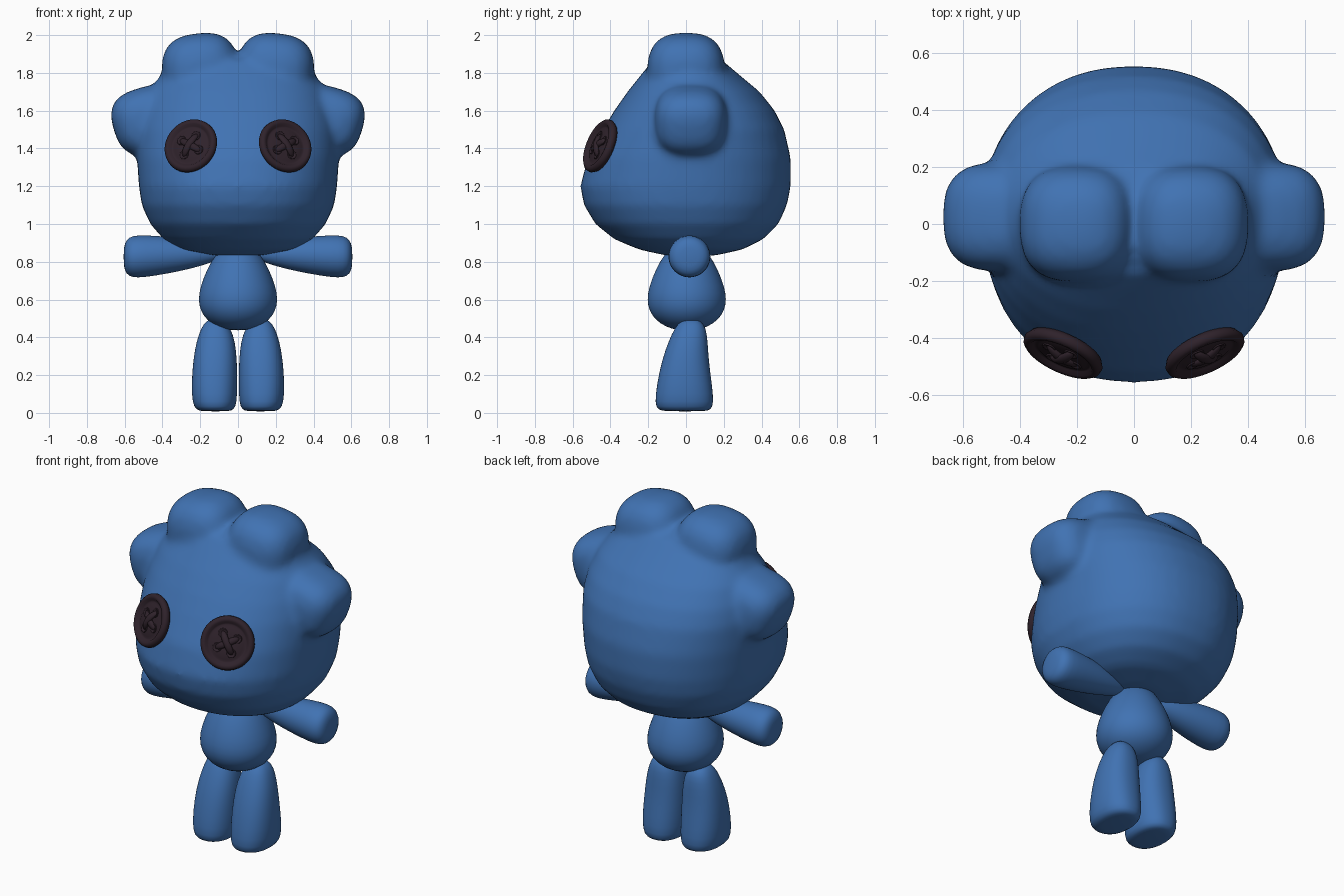
import bpy, bmesh, math
from mathutils import Matrix, Vector

cube = bpy.data.objects.get("Cube")
if cube:
    bpy.data.objects.remove(cube)


def material(name, rgb):
    m = bpy.data.materials.new(name)
    m.use_nodes = True
    m.diffuse_color = (*rgb, 1)
    bsdf = m.node_tree.nodes["Principled BSDF"]
    bsdf.inputs["Base Color"].default_value = (*rgb, 1)
    bsdf.inputs["Roughness"].default_value = 0.7
    return m


BLUE = material("blue_fabric", (0.052, 0.17, 0.45))
DARK = material("dark_button", (0.028, 0.016, 0.024))


def power(v, e):
    return math.copysign(abs(v) ** e, v)


def loft(bm, sections, exponent=2.0, n=32, matrix=Matrix()):
    """Skin superellipse sections (z, centre x, centre y, half x, half y)."""
    rings = []
    for z, cx, cy, hx, hy in sections:
        ring = []
        for i in range(n):
            a = 2 * math.pi * i / n
            x = cx + hx * power(math.cos(a), 2 / exponent)
            y = cy + hy * power(math.sin(a), 2 / exponent)
            ring.append(bm.verts.new(matrix @ Vector((x, y, z))))
        rings.append(ring)
    for a, b in zip(rings, rings[1:]):
        for i in range(n):
            j = (i + 1) % n
            bm.faces.new((a[i], a[j], b[j], b[i]))
    bm.faces.new(rings[0][::-1])
    bm.faces.new(rings[-1])


def blob(bm, centre, size, exponent, tilt=0):
    """Rounded box used for the head bumps."""
    ball = bmesh.ops.create_uvsphere(bm, u_segments=32, v_segments=20, radius=1)
    turn = Matrix.Rotation(tilt, 3, 'Y')
    for v in ball["verts"]:
        d = v.co.normalized()
        r = sum(abs(c) ** exponent for c in d) ** (-1 / exponent)
        v.co = Vector(centre) + turn @ Vector([c * r * s for c, s in zip(d, size)])


def finish(name, bm, mat, subdivide=0):
    bmesh.ops.recalc_face_normals(bm, faces=bm.faces)
    for f in bm.faces:
        f.smooth = True
    mesh = bpy.data.meshes.new(name)
    bm.to_mesh(mesh)
    bm.free()
    mesh.materials.append(mat)
    ob = bpy.data.objects.new(name, mesh)
    bpy.context.collection.objects.link(ob)
    if subdivide:
        ob.modifiers.new("Subdivision", 'SUBSURF').levels = subdivide
        ob.modifiers["Subdivision"].render_levels = subdivide
    return ob


# Head: z, half width, front y, back y, with bumps fused in
head_profile = [
    (0.832, 0.12, -0.10, 0.15), (0.865, 0.30, -0.25, 0.30), (0.92, 0.395, -0.38, 0.41),
    (1.0, 0.465, -0.48, 0.49), (1.1, 0.51, -0.54, 0.535), (1.2, 0.525, -0.56, 0.555),
    (1.35, 0.535, -0.52, 0.555), (1.5, 0.535, -0.44, 0.52), (1.6, 0.515, -0.38, 0.47),
    (1.7, 0.475, -0.31, 0.39), (1.8, 0.40, -0.23, 0.27), (1.86, 0.30, -0.18, 0.20),
    (1.90, 0.12, -0.09, 0.10)]
bm = bmesh.new()
loft(bm, [(z, 0, (f + b) / 2, w, (b - f) / 2) for z, w, f, b in head_profile], 2.2, 48)
for s in (-1, 1):
    blob(bm, (0.195 * s, 0, 1.80), (0.205, 0.205, 0.21), 2.7, 0.12 * s)
    blob(bm, (0.48 * s, 0.025, 1.55), (0.185, 0.19, 0.175), 2.8, 0.3 * s)
head = finish("head", bm, BLUE)
fuse = head.modifiers.new("Fuse", 'REMESH')
fuse.mode = 'VOXEL'
fuse.voxel_size = 0.02
fuse.use_smooth_shade = True
soften = head.modifiers.new("Soften", 'SMOOTH')
soften.factor = 0.5
soften.iterations = 10

# Pear shaped body
bm = bmesh.new()
loft(bm, [(z, 0, 0.004, r, r) for z, r in (
    (0.437, 0.05), (0.455, 0.11), (0.49, 0.165), (0.54, 0.2), (0.6, 0.212),
    (0.67, 0.2), (0.76, 0.165), (0.84, 0.12), (0.9, 0.06))])
finish("body", bm, BLUE, 1)

# Legs: z, inner x, outer x, front y, back y
leg_profile = [
    (0.008, 0.05, 0.19, -0.11, 0.10), (0.016, 0.022, 0.222, -0.15, 0.132),
    (0.05, 0.006, 0.242, -0.166, 0.148), (0.15, 0.003, 0.247, -0.155, 0.138),
    (0.28, 0.005, 0.238, -0.128, 0.12), (0.38, 0.015, 0.22, -0.092, 0.115),
    (0.45, 0.04, 0.195, -0.06, 0.106), (0.485, 0.07, 0.17, -0.03, 0.08),
    (0.498, 0.1, 0.14, 0.0, 0.05)]
# Arms: distance from centre, height, radius
arm_profile = [
    (0.08, 0.84, 0.02), (0.15, 0.842, 0.05), (0.25, 0.84, 0.078), (0.38, 0.835, 0.1),
    (0.5, 0.829, 0.113), (0.56, 0.827, 0.112), (0.592, 0.826, 0.092), (0.606, 0.826, 0.05)]

# Lathe profile of a button: radius, height
button_profile = [
    (0.11, -0.022), (0.138, -0.018), (0.149, 0.0), (0.146, 0.016), (0.134, 0.026),
    (0.119, 0.024), (0.109, 0.012), (0.10, 0.009), (0.09, 0.014), (0.04, 0.014)]

for side, s in (("left", 1), ("right", -1)):
    bm = bmesh.new()
    loft(bm, [(z, s * (a + b) / 2, (f + k) / 2, (b - a) / 2, (k - f) / 2)
              for z, a, b, f, k in leg_profile], 2.3)
    finish(side + "_leg", bm, BLUE, 1)

    bm = bmesh.new()
    to_side = Matrix(((0, 0, s, 0), (0, 1, 0, 0), (1, 0, 0, 0), (0, 0, 0, 1)))
    loft(bm, [(x, z, 0.018, r, r) for x, z, r in arm_profile], 2.0, 24, to_side)
    finish(side + "_arm", bm, BLUE, 1)

    # Button eye facing outward and slightly up
    normal = Vector((0.39 * s, -0.85, 0.36)).normalized()
    across = Vector((0, 0, 1)).cross(normal).normalized()
    up = normal.cross(across)
    place = Matrix((across, up, normal)).transposed().to_4x4()
    place.translation = Vector((0.248 * s, -0.452, 1.412))
    bm = bmesh.new()
    loft(bm, [(h, 0, 0, r, r) for r, h in button_profile], 2.0, 40)
    bm.transform(place)
    finish(side + "_button", bm, DARK)

    # Crossed stitches, arched over the button
    bm = bmesh.new()
    for angle, lift in ((0.45, 0.014), (0.45 + math.pi / 2, 0.02)):
        turn = Matrix.Rotation(angle * s, 4, 'Z') @ Matrix.Rotation(math.pi / 2, 4, 'Y')
        arch = []
        for i in range(11):
            t = i / 5 - 1
            r = 0.019 * max(0.15, 1 - abs(t) ** 4) ** 0.5
            arch.append((0.07 * t, -lift * (1 - t * t) - 0.009, 0, r * 0.7, r))
        loft(bm, arch, 2.0, 12, place @ turn)
    finish(side + "_stitches", bm, DARK)

    # Ring around each stitch hole
    bm = bmesh.new()
    for k in range(4):
        a = s * 0.45 + k * math.pi / 2
        hole = place @ Matrix.Translation((0.06 * math.cos(a), 0.06 * math.sin(a), 0))
        loft(bm, [(0.01, 0, 0, 0.026, 0.026), (0.018, 0, 0, 0.025, 0.025),
                  (0.019, 0, 0, 0.021, 0.021), (0.0145, 0, 0, 0.018, 0.018)], 2.0, 16, hole)
    finish(side + "_stitch_holes", bm, DARK)
